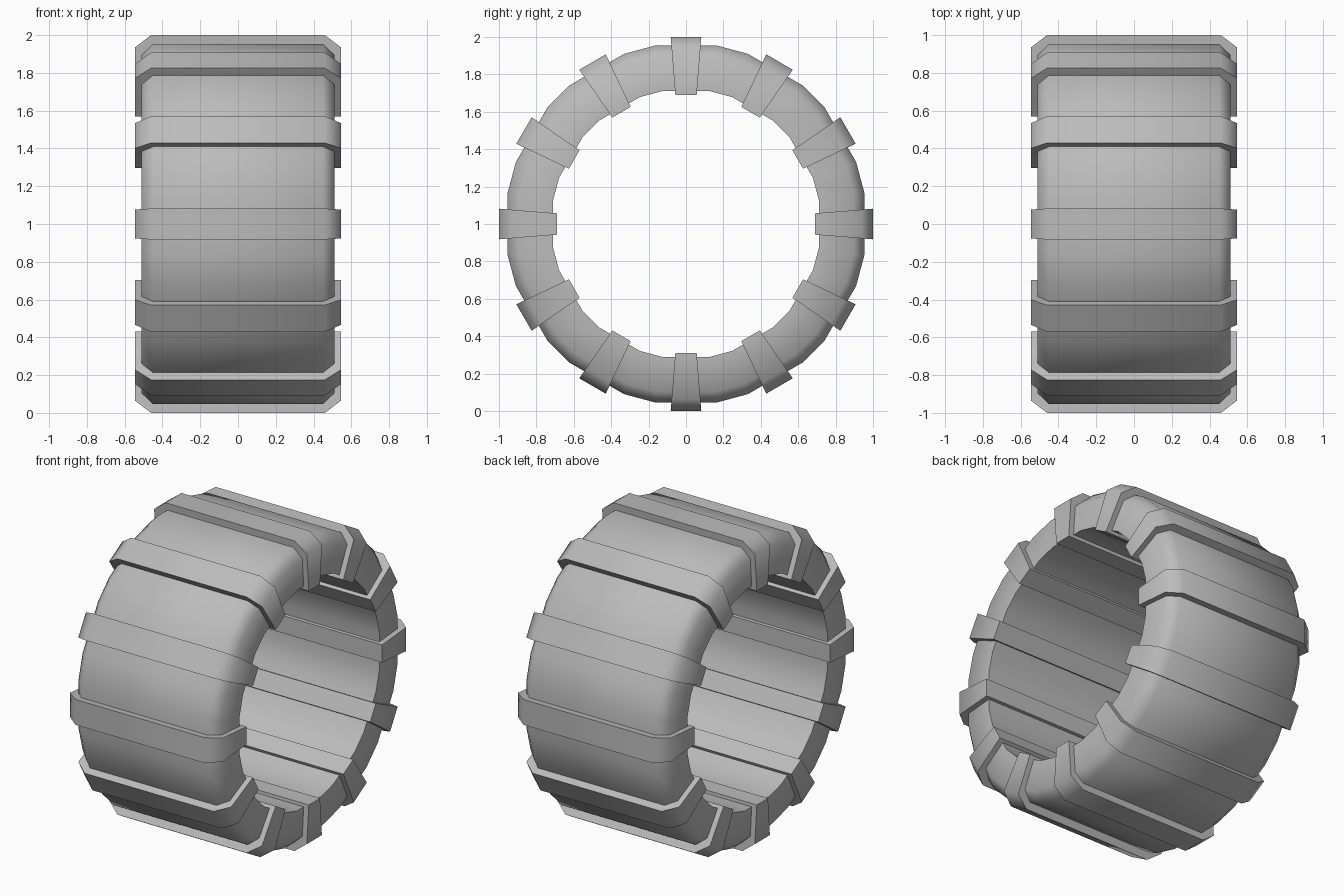
import bpy, bmesh
from math import sin, cos, radians

cube = bpy.data.objects.get("Cube")
if cube:
    bpy.data.objects.remove(cube, do_unlink=True)

rubber = bpy.data.materials.new("grey_rubber")
rubber.use_nodes = True
grey = (0.5, 0.5, 0.5, 1)
rubber.diffuse_color = grey
rubber.node_tree.nodes["Principled BSDF"].inputs["Base Color"].default_value = grey

CENTRE = 1.0
CLEATS = 12
STEP = 360 / CLEATS


def finish(bm, name):
    bmesh.ops.recalc_face_normals(bm, faces=bm.faces)
    mesh = bpy.data.meshes.new(name)
    bm.to_mesh(mesh)
    bm.free()
    mesh.materials.append(rubber)
    obj = bpy.data.objects.new(name, mesh)
    bpy.context.collection.objects.link(obj)
    bpy.ops.object.select_all(action='DESELECT')
    obj.select_set(True)
    bpy.context.view_layer.objects.active = obj
    bpy.ops.object.shade_smooth_by_angle(angle=radians(60))
    return obj


def bridge(bm, a, b):
    n = len(a)
    for i in range(n):
        j = (i + 1) % n
        bm.faces.new((a[i], a[j], b[j], b[i]))


def mirrored(half):
    """Close a half profile of (x, radius) points across x = 0."""
    return half + [(-x, r) for x, r in reversed(half)]


# Tyre carcass: chamfered profile swept around x, one flat under each cleat
profile = mirrored([(0.51, 0.722), (0.51, 0.91), (0.45, 0.968)])
bm = bmesh.new()
rings = []
for i in range(CLEATS):
    for offset in (-10, 10):
        a = radians(i * STEP + offset)
        rings.append([bm.verts.new((x, r * sin(a), CENTRE + r * cos(a))) for x, r in profile])
for i, ring in enumerate(rings):
    bridge(bm, ring, rings[(i + 1) % len(rings)])
finish(bm, "tyre_body")

# Cleats: tapered bars across the tread with chamfered outer corners
bar = mirrored([(0.545, 0.69), (0.545, 0.935), (0.46, 1.0)])
for i in range(CLEATS):
    a = radians(i * STEP)
    bm = bmesh.new()
    sides = []
    for s in (-1, 1):
        loop = []
        for x, r in bar:
            t = s * (0.057 + (r - 0.69) * 0.08)
            y = r * sin(a) + t * cos(a)
            z = CENTRE + r * cos(a) - t * sin(a)
            loop.append(bm.verts.new((x, y, z)))
        sides.append(loop)
        bm.faces.new(loop)
    bridge(bm, *sides)
    finish(bm, f"tread_cleat_{i + 1}")
